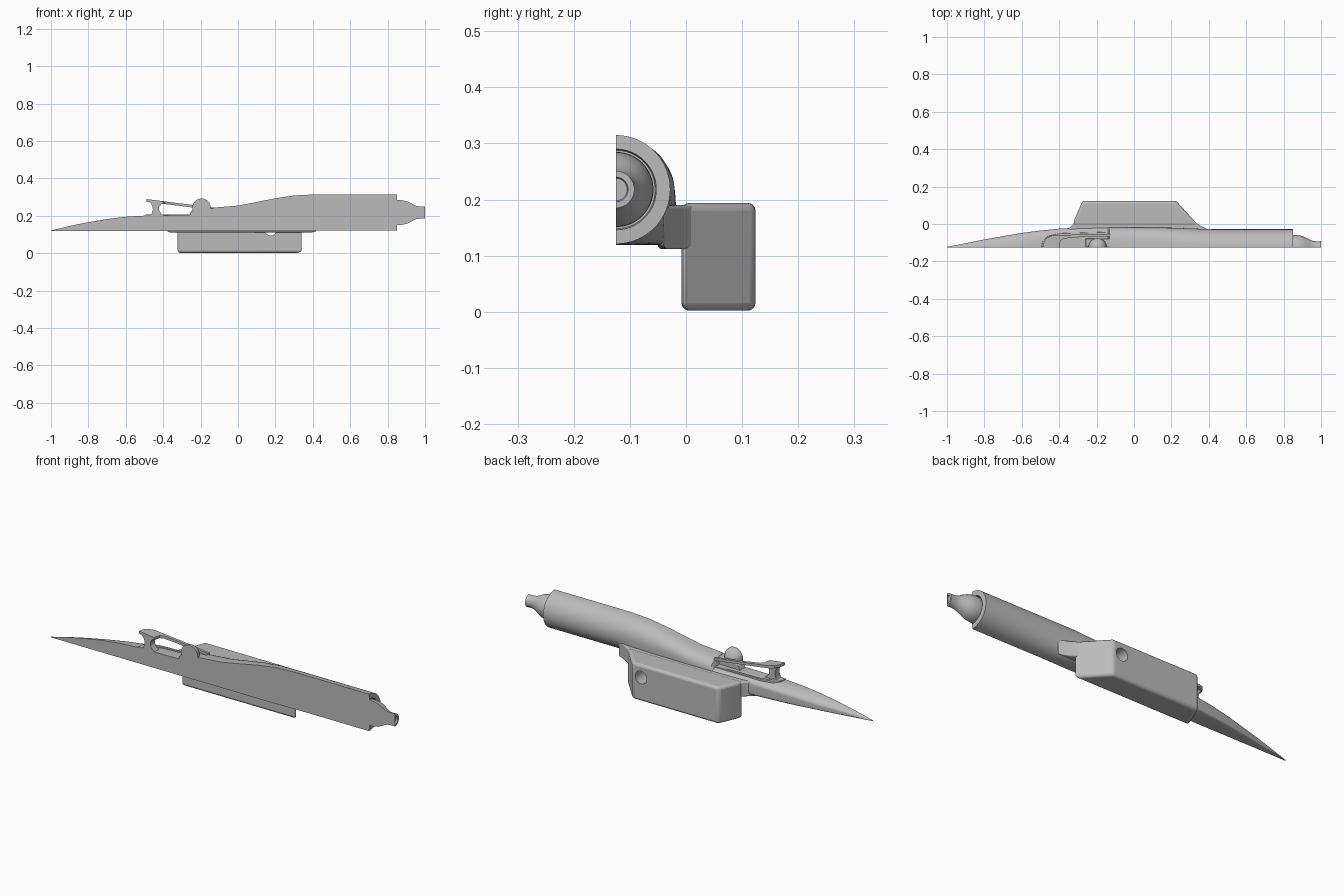
import bpy, bmesh
from math import sin, cos, pi, radians

if "Cube" in bpy.data.objects:
    bpy.data.objects.remove(bpy.data.objects["Cube"])

CUT = -0.125   # lengthwise section plane
AXIS = 0.218   # engine axis height

grey = bpy.data.materials.new("plain_grey")
grey.use_nodes = True
grey.diffuse_color = (0.5, 0.5, 0.5, 1)
grey.node_tree.nodes["Principled BSDF"].inputs["Base Color"].default_value = (0.5, 0.5, 0.5, 1)


def finish(bm, name, angle=30, bevel=0):
    bmesh.ops.recalc_face_normals(bm, faces=bm.faces)
    mesh = bpy.data.meshes.new(name)
    bm.to_mesh(mesh)
    bm.free()
    ob = bpy.data.objects.new(name, mesh)
    bpy.context.collection.objects.link(ob)
    mesh.materials.append(grey)
    bpy.ops.object.select_all(action='DESELECT')
    ob.select_set(True)
    bpy.context.view_layer.objects.active = ob
    bpy.ops.object.shade_smooth_by_angle(angle=radians(angle))
    if bevel:
        mod = ob.modifiers.new("soft_edges", 'BEVEL')
        mod.width, mod.segments, mod.limit_method = bevel, 4, 'ANGLE'
        mod.angle_limit = radians(25)
    return ob


def half_loft(name, stations, steps=32):
    """Half body from stations: x, top, bottom, width, upper power, lower power, shoulder."""
    bm = bmesh.new()
    rings = []
    for x, top, bottom, width, up, low, shoulder in stations:
        mid = bottom + (top - bottom) * shoulder
        ring = []
        for i in range(steps + 1):
            t = pi * i / steps
            s, c = max(sin(t), 0), cos(t)
            p = 2 / (up if c > 0 else low)
            reach = top - mid if c > 0 else bottom - mid
            y = 0 if i in (0, steps) else width * s ** p
            ring.append(bm.verts.new((x, CUT + y, mid + reach * abs(c) ** p)))
        rings.append(ring)
    for a, b in zip(rings, rings[1:]):
        for i in range(steps):
            bm.faces.new((a[i], a[i + 1], b[i + 1], b[i]))
        bm.faces.new((a[0], b[0], b[-1], a[-1]))
    bm.faces.new(rings[0])
    bm.faces.new(rings[-1])
    return finish(bm, name)


def round_station(x, r):
    return (x, AXIS + r, AXIS - r, r, 2, 2, 0.5)


def prism(name, points, place, low, high, bevel=0):
    """Extrude an outline; place(u, v, w) gives the position."""
    bm = bmesh.new()
    ends = [[bm.verts.new(place(u, v, w)) for u, v in points] for w in (low, high)]
    n = len(points)
    for i in range(n):
        j = (i + 1) % n
        bm.faces.new((ends[0][i], ends[0][j], ends[1][j], ends[1][i]))
    for e in ends:
        bm.faces.new(e)
    return finish(bm, name, bevel=bevel)


def flat(u, v, w):
    return (u, v, w)


# Fuselage: sharp nose, sunken cockpit deck, then round engine barrel
B = 0.119
hull = [
    (-1.0, B + 0.003, B, 0.003, 1.7, 9, 0.4),
    (-0.9, 0.146, B, 0.022, 1.7, 9, 0.4),
    (-0.8, 0.166, B, 0.042, 1.7, 9, 0.45),
    (-0.7, 0.183, B, 0.060, 1.8, 9, 0.45),
    (-0.6, 0.195, B, 0.077, 2, 9, 0.5),
    (-0.5, 0.201, B, 0.090, 2.4, 9, 0.55),
    (-0.4, 0.203, B, 0.100, 3, 9, 0.6),
    (-0.3, 0.204, B, 0.105, 3.5, 9, 0.6),
    (-0.14, 0.206, B, 0.107, 4, 9, 0.6),
    (-0.13, 0.244, B, 0.107, 2.6, 9, 0.5),
    (0.0, 0.255, B, 0.107, 2.7, 9, 0.5),
    (0.1, 0.274, B, 0.106, 2.7, 9, 0.5),
    (0.2, 0.294, B, 0.105, 2.5, 7, 0.5),
    (0.3, 0.309, B, 0.101, 2.2, 4, 0.5),
    (0.42, 0.315, 0.121, 0.097, 2, 2, 0.5),
] + [round_station(x, r) for x, r in ((0.85, 0.097), (0.851, 0.072), (0.82, 0.070))]
half_loft("fuselage", hull)

# Engine nozzle with a dished end
nozzle = [(0.81, 0.058), (0.83, 0.063), (0.855, 0.067), (0.875, 0.066), (0.9, 0.061), (0.92, 0.052),
          (0.94, 0.041), (0.955, 0.035), (0.975, 0.032), (1.0, 0.033), (1.0, 0.022), (0.992, 0.020)]
half_loft("engine_nozzle", [round_station(x, r) for x, r in nozzle])

# Side pod with a round hole through it
pod = prism("side_pod", [(-0.325, -0.008), (-0.318, 0.025), (-0.275, 0.124), (0.225, 0.124), (0.345, -0.008)],
            flat, 0.002, 0.194, bevel=0.014)
bpy.ops.mesh.primitive_cylinder_add(vertices=32, radius=0.033, depth=0.4, location=(0.175, 0.06, 0.128),
                                    rotation=(pi / 2, 0, 0))
cutter = bpy.context.object
cutter.name = "hole_cutter"
cutter.hide_render = True
hole = pod.modifiers.new("hole", 'BOOLEAN')
hole.operation, hole.object, hole.solver = 'DIFFERENCE', cutter, 'EXACT'
bpy.context.view_layer.objects.active = pod
for mod in list(pod.modifiers):
    bpy.ops.object.modifier_apply(modifier=mod.name)
bpy.data.objects.remove(cutter)
bpy.ops.object.select_all(action='DESELECT')
pod.select_set(True)
bpy.ops.object.shade_smooth_by_angle(angle=radians(30))

# Fairing that joins the pod to the hull
prism("pod_fairing", [(-0.38, -0.05), (-0.34, -0.015), (-0.315, 0.012), (0.325, 0.012),
                      (0.36, -0.012), (0.42, -0.04)], flat, 0.112, 0.190, bevel=0.006)


# Sloping windscreen hoop: wide front plate with a side arm running aft
def sloped(u, v, w):
    return (u, v, 0.287 - 0.125 * (u + 0.485) + w)


prism("windscreen_hoop", [(-0.488, CUT), (-0.482, -0.095), (-0.465, -0.072), (-0.435, -0.062), (-0.3, -0.056),
                          (-0.125, -0.053), (-0.125, -0.066), (-0.3, -0.071), (-0.375, -0.078),
                          (-0.393, -0.09), (-0.4, CUT)], sloped, -0.012, 0.002)

# Waisted post that carries the hoop
prism("windscreen_post", [(-0.478, 0.196), (-0.462, 0.21), (-0.455, 0.235), (-0.458, 0.255), (-0.475, 0.276),
                          (-0.405, 0.268), (-0.422, 0.25), (-0.422, 0.23), (-0.412, 0.214), (-0.39, 0.196)],
      lambda u, v, w: (u, w, v), CUT, -0.088)

# Low coaming around the cockpit deck
prism("cockpit_coaming", [(-0.495, CUT), (-0.488, -0.09), (-0.46, -0.064), (-0.4, -0.05), (-0.125, -0.042),
                          (-0.125, -0.055), (-0.39, -0.062), (-0.44, -0.078), (-0.46, -0.1), (-0.465, CUT)],
      flat, 0.188, 0.207, bevel=0.003)

# Half ball headrest on a seat block
ball = [(-0.195 - 0.049 * cos(pi * i / 24), max(0.049 * sin(pi * i / 24), 0.0005)) for i in range(25)]
half_loft("headrest_ball", [(x, 0.244 + r, 0.244 - r, r, 2, 2, 0.5) for x, r in ball])
prism("seat_block", [(-0.262, 0.2), (-0.25, 0.225), (-0.225, 0.236), (-0.125, 0.242), (-0.125, 0.2)],
      lambda u, v, w: (u, w, v), CUT, -0.078, bevel=0.003)
